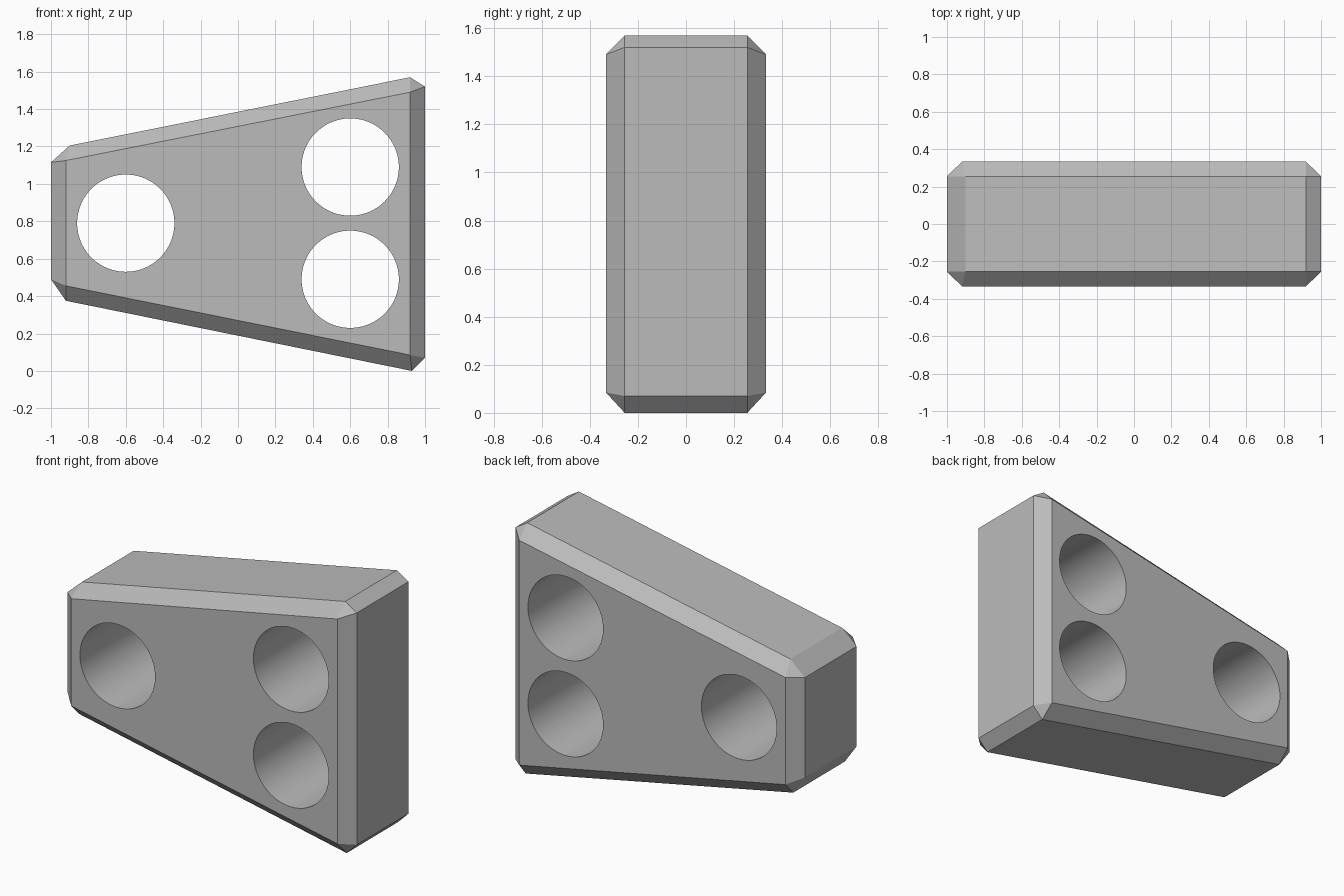
import bpy
import bmesh
from math import radians

cube = bpy.data.objects.get("Cube")
if cube:
    bpy.data.objects.remove(cube, do_unlink=True)

grey = bpy.data.materials.new("mid grey")
grey.use_nodes = True
colour = (0.5, 0.5, 0.5, 1)
grey.diffuse_color = colour
grey.node_tree.nodes["Principled BSDF"].inputs["Base Color"].default_value = colour

# Outline of the middle slab and the smaller outline of the front and back faces (x, z)
RIM = [(-1, 0.49), (-0.92, 0.375), (0.93, 0), (1, 0.07),
       (1, 1.52), (0.92, 1.57), (-0.9, 1.205), (-1, 1.115)]
FACE = [(-0.92, 0.455), (0.92, 0.085), (0.92, 1.49), (-0.92, 1.125)]
RIM_Y, FACE_Y = 0.255, 0.333

# Chamfered wedge body
bm = bmesh.new()
for outline, depth in ((RIM, RIM_Y), (FACE, FACE_Y)):
    for x, z in outline:
        for side in (-1, 1):
            bm.verts.new((x, side * depth, z))
bmesh.ops.convex_hull(bm, input=bm.verts)
bmesh.ops.dissolve_limit(bm, angle_limit=radians(3), verts=bm.verts, edges=bm.edges)
bmesh.ops.recalc_face_normals(bm, faces=bm.faces)
mesh = bpy.data.meshes.new("wedge_body")
bm.to_mesh(mesh)
bm.free()
mesh.materials.append(grey)
body = bpy.data.objects.new("wedge_body", mesh)
bpy.context.collection.objects.link(body)

# Three round through holes
for x, z in ((-0.6, 0.79), (0.6, 1.09), (0.6, 0.49)):
    bpy.ops.mesh.primitive_cylinder_add(vertices=96, radius=0.26, depth=1,
                                        location=(x, 0, z), rotation=(radians(90), 0, 0))
    cutter = bpy.context.object
    cutter.name = "hole_cutter"
    cutter.hide_render = True
    cutter.data.materials.append(grey)
    cut = body.modifiers.new("hole", "BOOLEAN")
    cut.operation = "DIFFERENCE"
    cut.solver = "EXACT"
    cut.object = cutter
    bpy.ops.object.select_all(action="DESELECT")
    body.select_set(True)
    bpy.context.view_layer.objects.active = body
    bpy.ops.object.modifier_apply(modifier=cut.name)
    bpy.data.objects.remove(cutter, do_unlink=True)

# Smooth hole walls, crisp chamfers
bpy.ops.object.shade_smooth_by_angle(angle=radians(15))
